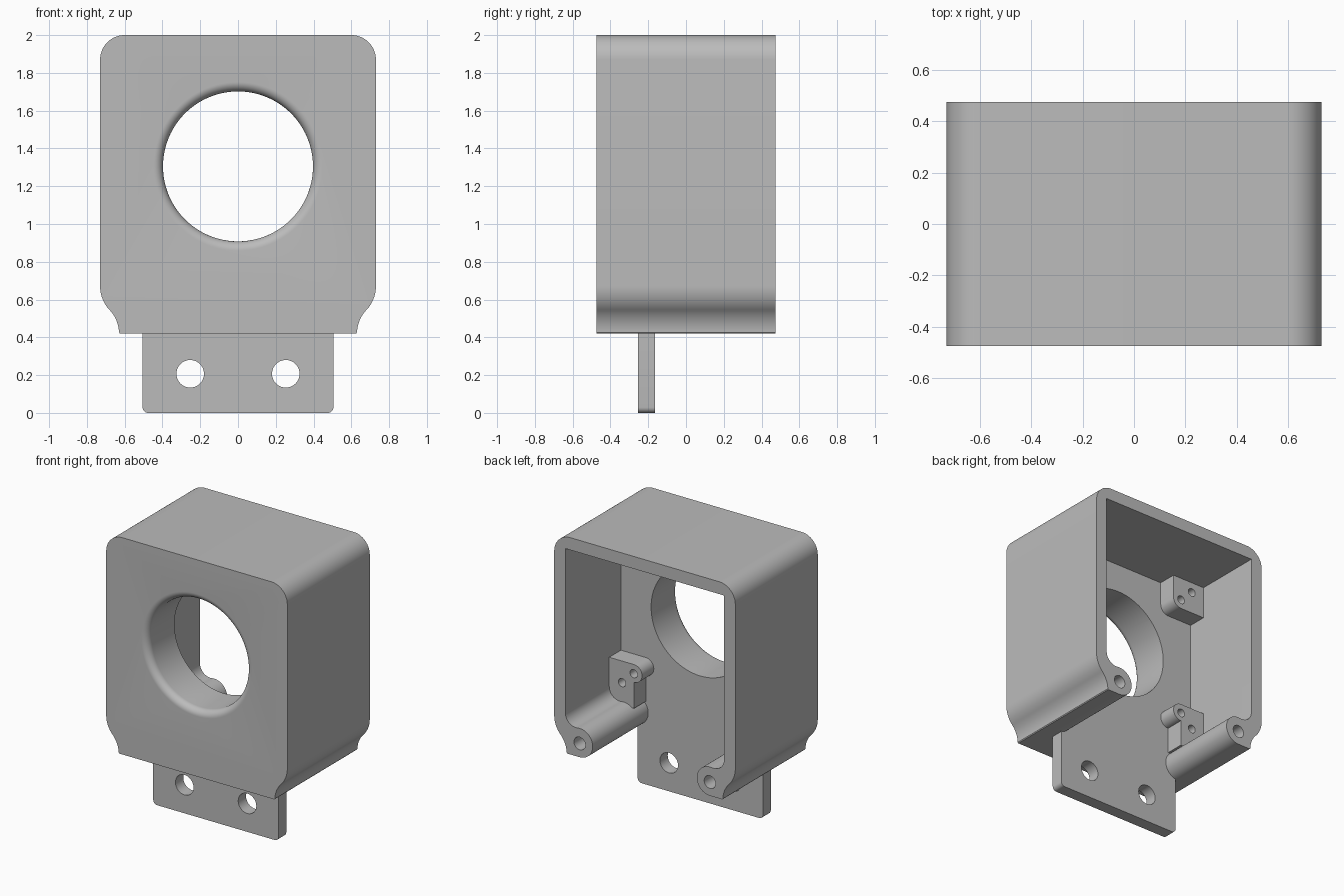
import bpy, bmesh
from math import sin, cos, radians, atan2, degrees, sqrt, pi

if "Cube" in bpy.data.objects:
    bpy.data.objects.remove(bpy.data.objects["Cube"], do_unlink=True)

grey = bpy.data.materials.new("plain_grey")
grey.use_nodes = True
grey.diffuse_color = (0.5, 0.5, 0.5, 1)
grey.node_tree.nodes["Principled BSDF"].inputs["Base Color"].default_value = (0.5, 0.5, 0.5, 1)

FRONT, BACK, FLOOR, PAD = -0.475, 0.475, -0.165, -0.03


def arc(cx, cz, r, a0, a1, n=14):
    """Points on an arc, angles in degrees."""
    angles = [radians(a0 + (a1 - a0) * i / n) for i in range(n + 1)]
    return [(cx + r * cos(a), cz + r * sin(a)) for a in angles]


def circle(cx, cz, r, n=32):
    return arc(cx, cz, r, 0, 360, n)[:-1]


def mirrored(half):
    """Close a right-hand half profile across x = 0."""
    return half + [(-x, z) for x, z in reversed(half)]


def flip(profile):
    return [(-x, z) for x, z in profile]


def make_object(name, bm):
    bmesh.ops.recalc_face_normals(bm, faces=bm.faces[:])
    mesh = bpy.data.meshes.new(name)
    bm.to_mesh(mesh)
    bm.free()
    mesh.materials.append(grey)
    obj = bpy.data.objects.new(name, mesh)
    bpy.context.collection.objects.link(obj)
    return obj


def prisms(name, items):
    """Extrude (profile, y0, y1) items along y into one object."""
    bm = bmesh.new()
    for profile, y0, y1 in items:
        face = bm.faces.new([bm.verts.new((x, y0, z)) for x, z in profile])
        ext = bmesh.ops.extrude_face_region(bm, geom=[face], use_keep_orig=True)
        verts = [g for g in ext["geom"] if isinstance(g, bmesh.types.BMVert)]
        bmesh.ops.translate(bm, vec=(0, y1 - y0, 0), verts=verts)
    return make_object(name, bm)


def lathe(name, cz, profile, n=96):
    """Revolve (radius, y) pairs around a y-directed axis, with capped ends."""
    bm = bmesh.new()
    rings = [[bm.verts.new((r * cos(2 * pi * i / n), y, cz + r * sin(2 * pi * i / n)))
              for i in range(n)] for r, y in profile]
    for a, b in zip(rings, rings[1:]):
        for i in range(n):
            j = (i + 1) % n
            bm.faces.new((a[i], a[j], b[j], b[i]))
    bm.faces.new(rings[0])
    bm.faces.new(rings[-1])
    return make_object(name, bm)


def combine(target, tool, operation):
    tool.hide_render = True
    mod = target.modifiers.new("shape", 'BOOLEAN')
    mod.operation, mod.solver, mod.object = operation, 'EXACT', tool
    bpy.context.view_layer.objects.active = target
    bpy.ops.object.modifier_apply(modifier=mod.name)
    bpy.data.objects.remove(tool, do_unlink=True)


# Outer block: rounded top, S-curved waist near the bottom
span = (0.1 ** 2 + 0.25 ** 2) / 0.2
r = span / 2
turn = degrees(atan2(0.25, span - 0.1))
outer = arc(0.6, 1.87, 0.13, 90, 0)
outer += arc(0.73 - r, 0.67, r, 0, -turn)
outer += arc(0.63 + r, 0.42, r, 180 - turn, 178)[1:]
outer += [(0.625, 0.42)]
housing = prisms("housing", [(mirrored(outer), FRONT, BACK)])

# Mounting tab below the front wall
tab = [(0.505, 0.5)] + arc(0.475, 0.03, 0.03, 0, -90, 6)
combine(housing, prisms("mounting_tab", [(mirrored(tab), -0.255, -0.1)]), 'UNION')

# Rear cavity, shaped around the two screw posts
bx, bz, br, fr = 0.525, 0.525, 0.105, 0.085
fx = 0.64 - fr
fz = bz + sqrt((br + fr) ** 2 - (fx - bx) ** 2)
meet = degrees(atan2(fz - bz, fx - bx))
cavity = [(0.64, 1.91)]
cavity += arc(fx, fz, fr, 0, meet - 180)
cavity += arc(bx, bz, br, meet, 270, 24)[1:]
cavity += [(bx, -0.1)]
combine(housing, prisms("cavity_cutter", [(mirrored(cavity), FLOOR, 0.6)]), 'DIFFERENCE')

# Four small fixing pads in the cavity corners
lower_pad = ([(0.68, 0.925)] + arc(0.44, 0.86, 0.065, 90, 270, 16)
             + [(0.44, 0.605), (0.68, 0.605)])
upper_pad = ([(0.68, 1.95), (0.68, 1.675)]
             + arc(0.44, 1.74, 0.065, 270, 180, 10) + [(0.375, 1.95)])
pads = [(p, -0.2, PAD) for shape in (lower_pad, upper_pad) for p in (shape, flip(shape))]
combine(housing, prisms("fixing_pads", pads), 'UNION')

# Large round opening with a rounded front lip
opening = [(0.447, FRONT - 0.1)]
opening += [(0.447 - x, y) for x, y in arc(0, FRONT, 0.05, 0, 90, 10)][::-1]
lip = [(0.447 - 0.05 * sin(radians(a)), FRONT + 0.05 - 0.05 * cos(radians(a)))
       for a in range(0, 91, 9)]
lip = [(0.397 + 0.05 * (1 - sin(radians(a))), FRONT + 0.05 * (1 - cos(radians(a))))
       for a in range(0, 91, 9)]
opening = [(0.447, FRONT - 0.1)] + lip + [(0.397, 0.1)]
combine(housing, lathe("opening_cutter", 1.305, opening), 'DIFFERENCE')

# Screw holes: tab, posts and pads
holes = []
for side in (1, -1):
    holes.append((circle(side * 0.253, 0.207, 0.073, 40), -0.4, 0.1))
    holes.append((circle(side * bx, 0.52, 0.046), 0.05, 0.6))
    for x, z in ((0.443, 0.858), (0.537, 0.767), (0.443, 1.743), (0.537, 1.835)):
        holes.append((circle(side * x, z, 0.03, 24), -0.14, 0.1))
combine(housing, prisms("hole_cutters", holes), 'DIFFERENCE')

# Smooth curves, crisp edges
bpy.ops.object.select_all(action='DESELECT')
housing.select_set(True)
bpy.context.view_layer.objects.active = housing
bpy.ops.object.shade_smooth_by_angle(angle=radians(30))
